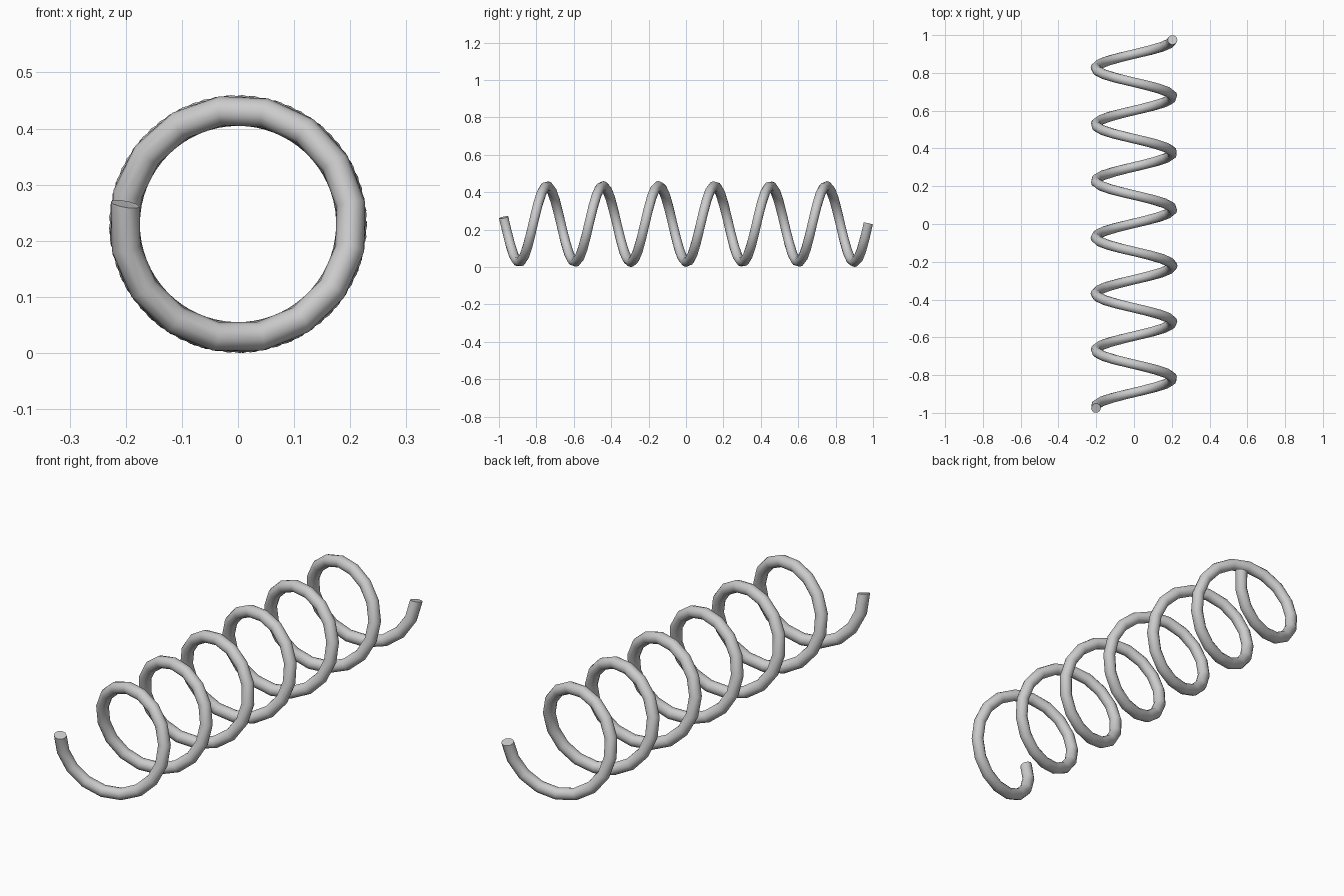
import bpy, bmesh, math
from mathutils import Vector

if "Cube" in bpy.data.objects:
    bpy.data.objects.remove(bpy.data.objects["Cube"])

R, TUBE, AXIS_Z = 0.204, 0.026, 0.23     # coil radius, wire radius, axis height
SEGS, SIDES = 106, 10
Y_END = 0.975
A0 = math.radians(-100)                  # angle measured from the lowest point
A1 = math.radians(6 * 360 + 91)
RISE = 2 * Y_END / (A1 - A0)

bm = bmesh.new()
rings = []
# Sweep a round section along the helix
for i in range(SEGS + 1):
    a = A0 + (A1 - A0) * i / SEGS
    out = Vector((math.sin(a), 0, -math.cos(a)))
    tangent = Vector((R * math.cos(a), RISE, R * math.sin(a))).normalized()
    side = tangent.cross(out)
    centre = out * R + Vector((0, -Y_END + RISE * (a - A0), AXIS_Z))
    ring = []
    for k in range(SIDES):
        b = 2 * math.pi * k / SIDES
        ring.append(bm.verts.new(centre + TUBE * (out * math.cos(b) + side * math.sin(b))))
    rings.append(ring)

for r0, r1 in zip(rings, rings[1:]):
    for k in range(SIDES):
        n = (k + 1) % SIDES
        bm.faces.new((r0[k], r0[n], r1[n], r1[k]))

# Flat wire ends
bm.faces.new(rings[0])
bm.faces.new(rings[-1])
bmesh.ops.recalc_face_normals(bm, faces=bm.faces)

mesh = bpy.data.meshes.new("coil_spring")
bm.to_mesh(mesh)
bm.free()
spring = bpy.data.objects.new("coil_spring", mesh)
bpy.context.collection.objects.link(spring)
bpy.context.view_layer.objects.active = spring
spring.select_set(True)
bpy.ops.object.shade_smooth_by_angle(angle=math.radians(50))
